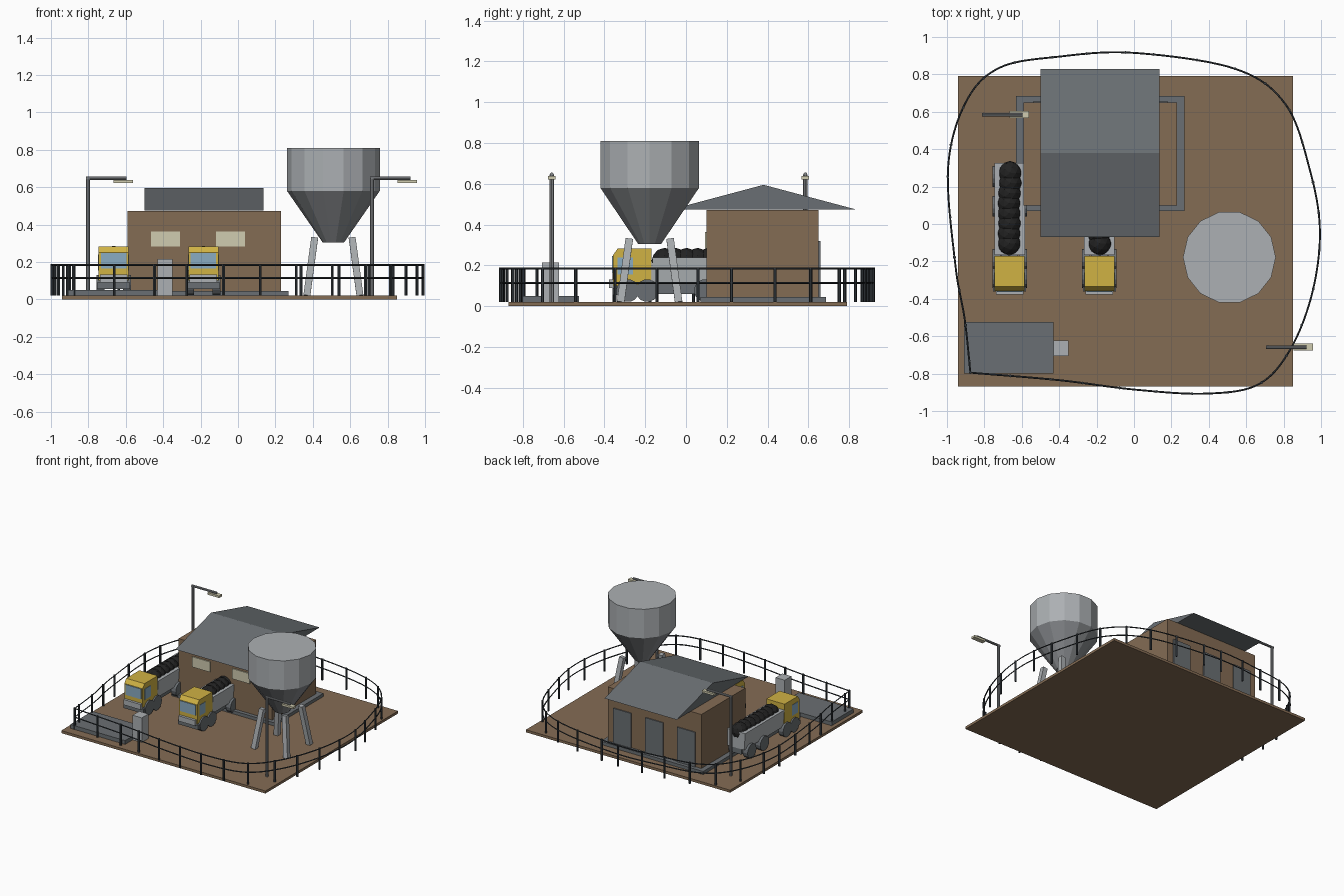
import bpy
import bmesh
import math
import random
from mathutils import Vector

random.seed(4)
if "Cube" in bpy.data.objects:
    bpy.data.objects.remove(bpy.data.objects["Cube"])


def srgb(c):
    c /= 255
    return c / 12.92 if c < 0.04 else ((c + 0.055) / 1.055) ** 2.4


def material(name, *rgb):
    m = bpy.data.materials.new(name)
    col = [srgb(c) for c in rgb] + [1]
    m.diffuse_color = col
    m.use_nodes = True
    m.node_tree.nodes["Principled BSDF"].inputs["Base Color"].default_value = col
    return m


BROWN = material("earth brown", 132, 108, 84)
SLATE = material("slate grey", 106, 111, 115)
LIGHT = material("light grey", 172, 176, 179)
STEEL = material("steel grey", 134, 137, 140)
CREAM = material("cream", 208, 204, 176)
YELLOW = material("cab yellow", 208, 178, 68)
BLUE = material("glass blue", 138, 172, 194)
COAL = material("coal black", 34, 34, 34)
IRON = material("iron dark", 52, 58, 63)


def finish(name, bm, mat):
    bmesh.ops.recalc_face_normals(bm, faces=bm.faces[:])
    me = bpy.data.meshes.new(name)
    bm.to_mesh(me)
    bm.free()
    me.materials.append(mat)
    ob = bpy.data.objects.new(name, me)
    bpy.context.collection.objects.link(ob)
    return ob


def box(name, mat, x, y, z):
    """Box from (min, max) ranges."""
    bm = bmesh.new()
    bmesh.ops.create_cube(bm, size=1)
    for v in bm.verts:
        v.co = [r[0] if c < 0 else r[1] for c, r in zip(v.co, (x, y, z))]
    return finish(name, bm, mat)


def prism(name, mat, profile, x0, x1):
    """Extrude a (y, z) profile along x."""
    bm = bmesh.new()
    face = bm.faces.new([bm.verts.new((x0, y, z)) for y, z in profile])
    ext = bmesh.ops.extrude_face_region(bm, geom=[face])
    moved = [g for g in ext["geom"] if isinstance(g, bmesh.types.BMVert)]
    bmesh.ops.translate(bm, verts=moved, vec=(x1 - x0, 0, 0))
    return finish(name, bm, mat)


def strut(name, mat, a, b, r, sides=8, r2=None, turn=0):
    """Straight round or square bar between two points."""
    a, b = Vector(a), Vector(b)
    bm = bmesh.new()
    bmesh.ops.create_cone(bm, cap_ends=True, segments=sides, radius1=r,
                          radius2=r if r2 is None else r2, depth=(b - a).length)
    q = Vector((0, 0, 1)).rotation_difference(b - a)
    spin = Vector((math.cos(turn), math.sin(turn)))
    for v in bm.verts:
        x, y, z = v.co
        local = Vector((x * spin.x - y * spin.y, x * spin.y + y * spin.x, z))
        v.co = q @ local + (a + b) / 2
    return finish(name, bm, mat)


# Ground slab
G = 0.02
box("ground", BROWN, (-0.94, 0.85), (-0.87, 0.79), (0, G))

# Building with plinth, roof, windows and rear doors
box("plinth", SLATE, (-0.63, 0.27), (0.07, 0.685), (G, 0.045))
box("building_walls", BROWN, (-0.59, 0.23), (0.10, 0.65), (G, 0.472))
prism("roof", SLATE, [(-0.07, 0.475), (0.38, 0.595), (0.83, 0.475)], -0.5, 0.135)
for x in (-0.388, -0.04):
    box("front_window", CREAM, (x - 0.078, x + 0.078), (0.092, 0.101), (0.283, 0.364))
for x in (-0.46, -0.18, 0.1):
    box("rear_door", SLATE, (x - 0.078, x + 0.078), (0.649, 0.658), (0.04, 0.32))

# Silo on four splayed legs
SX, SY = 0.51, -0.178
quarter = math.pi / 2
strut("silo_drum", LIGHT, (SX, SY, 0.58), (SX, SY, 0.81), 0.248, 14, turn=quarter)
strut("silo_hopper", STEEL, (SX, SY, 0.304), (SX, SY, 0.58), 0.057, 14, 0.248, quarter)
for i in (-1, 1):
    for j in (-1, 1):
        strut("silo_leg", LIGHT, (SX + 0.142 * i, SY + 0.142 * j, G),
              (SX + 0.1 * i, SY + 0.1 * j, 0.33), 0.026, 4, turn=quarter / 2)

# Weighbridge pad and kiosk
box("weigh_pad", SLATE, (-0.91, -0.43), (-0.8, -0.525), (G, 0.05))
box("kiosk", LIGHT, (-0.43, -0.35), (-0.705, -0.622), (G, 0.215))


# Trucks loaded with coal
def truck(cx):
    def part(name, mat, w, y, z):
        return box(name, mat, (cx - w, cx + w), y, z)

    part("truck_chassis", SLATE, 0.045, (-0.34, 0.32), (0.06, 0.11))
    cab = [(-0.17, 0.1), (-0.17, 0.282), (-0.335, 0.282), (-0.358, 0.25), (-0.358, 0.1)]
    prism("truck_cab", YELLOW, cab, cx - 0.08, cx + 0.08)
    part("truck_windscreen", BLUE, 0.068, (-0.363, -0.355), (0.165, 0.247))
    part("truck_bumper", LIGHT, 0.074, (-0.378, -0.34), (0.09, 0.132))
    part("truck_skirt", SLATE, 0.088, (-0.36, -0.32), (0.055, 0.09))
    part("truck_side_windows", BLUE, 0.083, (-0.335, -0.26), (0.155, 0.24))

    # Tipper body, narrower at its base
    body = part("truck_body", LIGHT, 0.082, (-0.165, 0.325), (0.105, 0.238))
    for v in body.data.vertices:
        if v.co.z < 0.15:
            v.co.x = cx + (v.co.x - cx) * 0.88

    # Overlapping coal lumps
    bm = bmesh.new()
    for k in range(8):
        ball = bmesh.ops.create_icosphere(bm, subdivisions=2, radius=0.064)["verts"]
        at = Vector((cx + random.uniform(-0.004, 0.004), -0.105 + 0.054 * k, 0.222))
        bmesh.ops.translate(bm, verts=ball, vec=at)
    finish("coal_load", bm, COAL)

    for y in (-0.285, -0.19, 0.095, 0.255):
        for s in (-1, 1):
            strut("truck_wheel", SLATE, (cx + 0.05 * s, y, 0.077),
                  (cx + 0.092 * s, y, 0.077), 0.056, 14)


truck(-0.665)
truck(-0.185)


# Street lamps
def lamp(x, y):
    strut("lamp_pole", STEEL, (x, y, G), (x, y, 0.645), 0.011)
    strut("lamp_arm", STEEL, (x - 0.012, y, 0.647), (x + 0.205, y, 0.647), 0.009)
    box("lamp_head", CREAM, (x + 0.137, x + 0.24), (y - 0.018, y + 0.018), (0.622, 0.638))


lamp(-0.802, 0.585)
lamp(0.717, -0.658)

# Fence path, rounded except at the front corner
path = [(-0.875, -0.795), (-0.4, -0.835), (0.0, -0.885), (0.38, -0.907), (0.66, -0.86),
        (0.83, -0.68), (0.95, -0.38), (0.994, -0.04), (0.94, 0.29), (0.81, 0.64),
        (0.54, 0.83), (0.0, 0.915), (-0.4, 0.895), (-0.72, 0.835), (-0.9, 0.65),
        (-0.994, 0.3), (-0.955, -0.22), (-0.905, -0.51), (-0.875, -0.795)]
P = [Vector(p) for p in [path[0]] + path + [path[-1]]]
line = []
for a, b, c, d in zip(P, P[1:], P[2:], P[3:]):
    for k in range(10):
        t = k / 10
        line.append(0.5 * (2 * b + (c - a) * t + (2 * a - 5 * b + 4 * c - d) * t * t
                           + (3 * b - a - 3 * c + d) * t ** 3))

# Rails
for z in (0.115, 0.184):
    cu = bpy.data.curves.new("fence_rail", "CURVE")
    cu.dimensions = "3D"
    cu.bevel_depth = 0.005
    cu.bevel_resolution = 0
    sp = cu.splines.new("POLY")
    sp.points.add(len(line) - 1)
    for pt, p in zip(sp.points, line):
        pt.co = (p.x, p.y, z, 1)
    sp.use_cyclic_u = True
    cu.materials.append(IRON)
    bpy.context.collection.objects.link(bpy.data.objects.new("fence_rail", cu))

# Posts at an even spacing
gap, travelled = 0.195, 0.195
for a, b in zip(line, line[1:]):
    if travelled >= gap:
        strut("fence_post", IRON, (a.x, a.y, G), (a.x, a.y, 0.19), 0.008, 6)
        travelled -= gap
    travelled += (b - a).length
